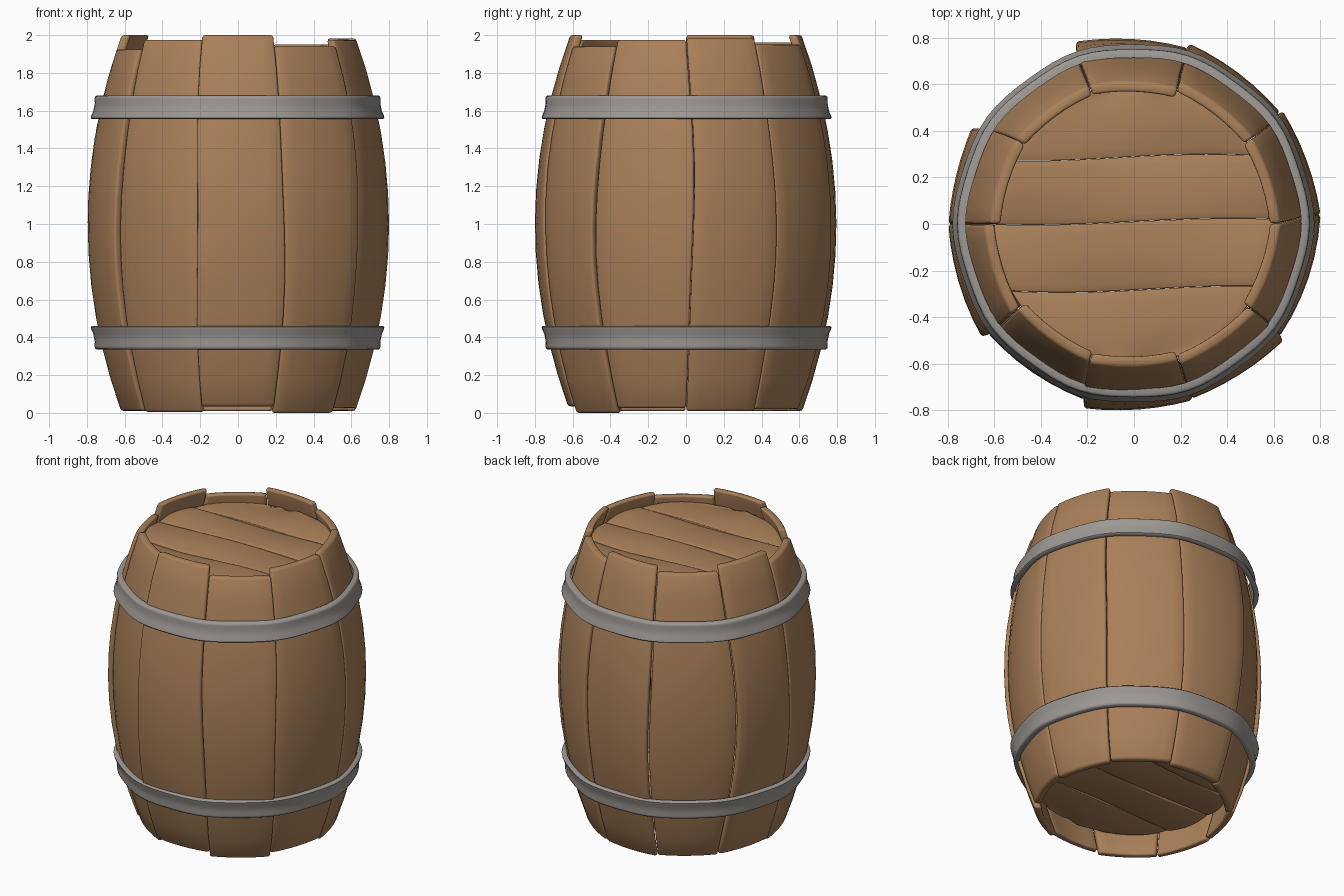
import bpy, bmesh
from math import sin, cos, pi, radians, sqrt

cube = bpy.data.objects.get("Cube")
if cube:
    bpy.data.objects.remove(cube, do_unlink=True)


def material(name, rgb):
    mat = bpy.data.materials.new(name)
    mat.use_nodes = True
    color = (*rgb, 1)
    mat.diffuse_color = color
    mat.node_tree.nodes["Principled BSDF"].inputs["Base Color"].default_value = color
    return mat


wood = material("brown wood", (0.40, 0.215, 0.10))
iron = material("grey iron", (0.34, 0.315, 0.295))


def loft(name, rings, mat, closed=False, bevel=0.0):
    """Skin a list of closed cross-sections, capping the ends unless it loops."""
    bm = bmesh.new()
    loops = [[bm.verts.new(p) for p in ring] for ring in rings]
    count = len(loops[0])
    pairs = list(zip(loops, loops[1:]))
    if closed:
        pairs.append((loops[-1], loops[0]))
    else:
        bm.faces.new(loops[0])
        bm.faces.new(loops[-1])
    for a, b in pairs:
        for i in range(count):
            j = (i + 1) % count
            bm.faces.new((a[i], a[j], b[j], b[i]))
    bmesh.ops.recalc_face_normals(bm, faces=bm.faces)
    for face in bm.faces:
        face.smooth = True
    mesh = bpy.data.meshes.new(name)
    bm.to_mesh(mesh)
    bm.free()
    mesh.materials.append(mat)
    obj = bpy.data.objects.new(name, mesh)
    bpy.context.collection.objects.link(obj)
    if bevel:
        mod = obj.modifiers.new("soft_edges", "BEVEL")
        mod.width = bevel
        mod.segments = 2
        mod.limit_method = "ANGLE"
        mod.angle_limit = radians(40)
    else:
        mesh.set_sharp_from_angle(angle=radians(50))
    return obj


STAVES = 10
STEP = 2 * pi / STAVES
# How far each joint bows sideways at mid height, in radians
seam_bow = [0.05, 0.01, 0.03, 0.0, 0.075, 0.01, 0.02, 0.03, 0.01, -0.02]


def seam(i, z):
    """Slightly wandering angle of the joint between two staves."""
    i %= STAVES
    t = z - 1
    return seam_bow[i] * (1 - t * t) + 0.015 * sin(3 * t + 2 * i) * (1 - t * t)


def stave(i, top, bottom, start_lift, end_lift):
    levels, across, thick = 12, 6, 0.047
    rings = []
    for k in range(levels + 1):
        z = bottom + (top - bottom) * k / levels
        t = z - 1
        radius = 0.802 - 0.183 * t * t
        gap = 0.0015 / radius
        a0 = i * STEP + seam(i, z) + gap
        a1 = (i + 1) * STEP + seam(i + 1, z) - gap
        outer, inner = [], []
        for n in range(across + 1):
            u = n / across
            angle = a0 + (a1 - a0) * u
            lift = (start_lift + (end_lift - start_lift) * u) * (1 - 0.6 * t * t)
            # Blend the arc towards a flat board
            flat = cos(STEP / 2) / cos((u - 0.5) * STEP) - 1
            r = radius * (1 + 0.3 * flat) + lift
            outer.append((r * cos(angle), r * sin(angle), z))
            r -= thick
            inner.append((r * cos(angle), r * sin(angle), z))
        rings.append(outer + inner[::-1])
    loft(f"stave_{i + 1}", rings, wood, bevel=0.013)


# Staves: top, bottom, and how far each long edge stands proud
stave_data = [
    (1.983, 0.01, 0.0, 0.0), (1.95, 0.02, -0.012, 0.008),
    (2.00, 0.01, -0.012, 0.02), (1.96, 0.01, -0.02, -0.022),
    (2.00, 0.02, 0.008, -0.005), (1.925, 0.01, -0.005, 0.012),
    (1.975, 0.005, -0.018, -0.018), (2.00, 0.035, 0.018, -0.005),
    (1.94, 0.0, -0.012, 0.012), (1.975, 0.025, -0.012, 0.0),
]
for index, values in enumerate(stave_data):
    stave(index, *values)


# Lid and base: four planks each, clipped to a circle
def plank_disc(name, z_mid, side):
    radius, along, across, half = 0.60, 20, 8, 0.025
    edges = [-0.595, -0.28, 0.01, 0.285, 0.595]
    for p in range(4):
        rings = []
        for k in range(along + 1):
            s = 2 * k / along - 1
            lo, hi = [e + (0.014 * sin(2.2 * s + e) if abs(e) < 0.5 else 0)
                      for e in edges[p:p + 2]]
            upper, lower = [], []
            for n in range(across + 1):
                u = n / across
                y = lo + 0.0005 + (hi - lo - 0.001) * u
                x = s * sqrt(max(radius ** 2 - y ** 2, 0.0004))
                swell = side * (0.012 * sin(pi * u) + 0.016 * sin(3 * s + 2 * p) * (u - 0.5))
                z = z_mid + swell
                upper.append((x, y, z + half))
                lower.append((x, y, z - half))
            rings.append(upper + lower[::-1])
        loft(f"{name}_plank_{p + 1}", rings, wood, bevel=0.006)


plank_disc("lid", 1.86, 1)
plank_disc("base", 0.205, -1)


# Hoops: a strip with rolled rims, leaning with the bulge of the barrel
def hoop(name, z_mid, slope):
    section = [(-0.03, -0.062), (-0.03, 0.062), (-0.004, 0.062), (0.003, 0.056),
               (0.003, 0.044), (-0.003, 0.022), (-0.003, -0.022),
               (0.003, -0.044), (0.003, -0.056), (-0.004, -0.062)]
    segments = STAVES * 8
    rings = []
    for k in range(segments):
        angle = 2 * pi * k / segments
        # Softly rounded ten-sided outline, sitting a touch off centre
        base = 0.758 + 0.005 * cos(STAVES * angle) + 0.004 * cos(angle - 0.7 * pi)
        rings.append([((base + dr + slope * dz) * cos(angle),
                       (base + dr + slope * dz) * sin(angle), z_mid + dz)
                      for dr, dz in section])
    loft(name, rings, iron, closed=True)


hoop("upper_hoop", 1.618, -0.2)
hoop("lower_hoop", 0.398, 0.2)
